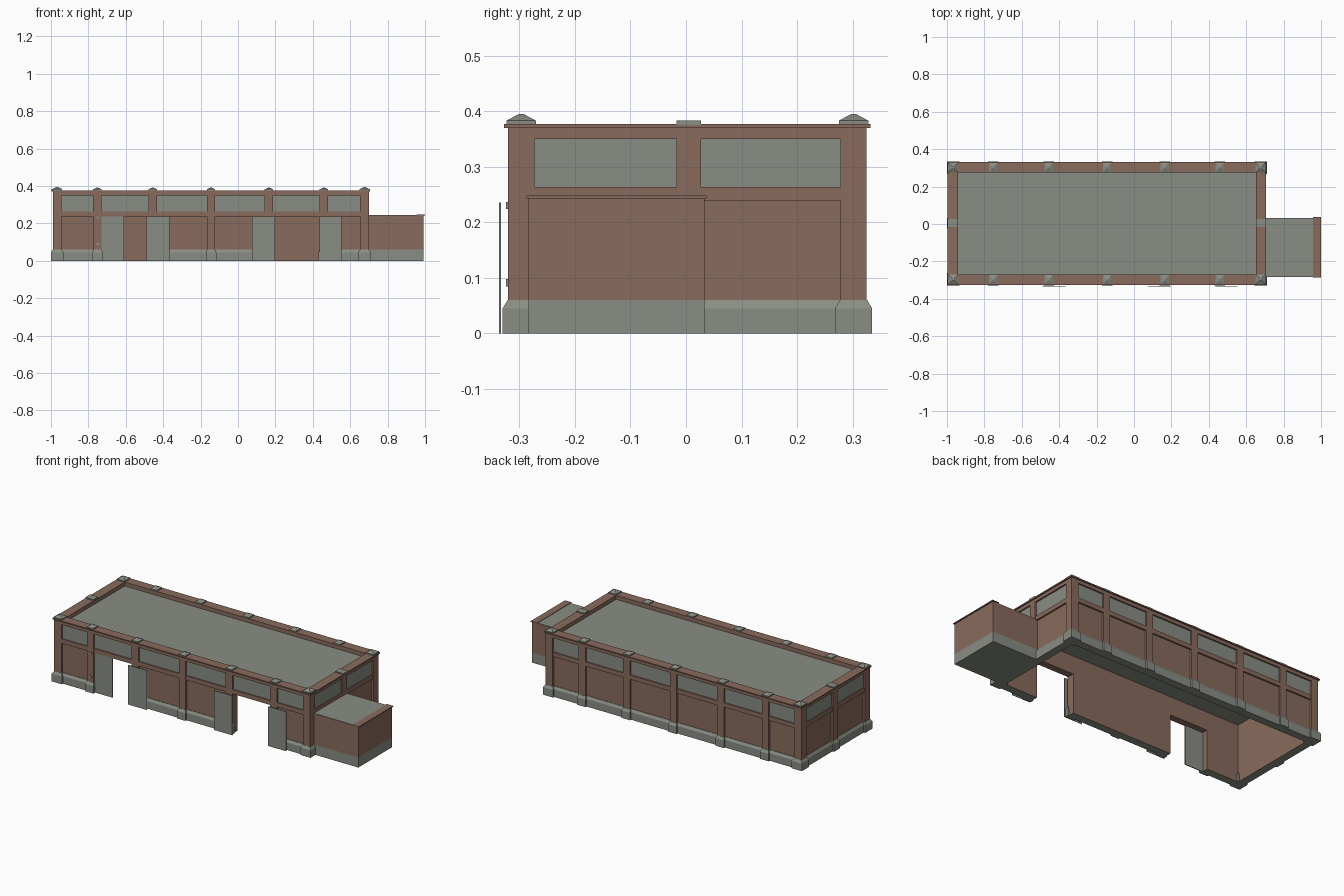
import bpy, bmesh

if "Cube" in bpy.data.objects:
    bpy.data.objects.remove(bpy.data.objects["Cube"])


def material(name, col):
    m = bpy.data.materials.new(name)
    m.diffuse_color = (*col, 1)
    m.use_nodes = True
    m.node_tree.nodes["Principled BSDF"].inputs["Base Color"].default_value = m.diffuse_color
    return m


BRICK = material("brick_brown", (0.25, 0.145, 0.11))
GREY = material("concrete_grey", (0.25, 0.27, 0.23))

# Outer wall planes of the main hall
X0, X1, Y0, Y1 = -0.99, 0.70, -0.32, 0.325
TOP, THICK, RECESS, HALF = 0.37, 0.047, 0.012, 0.022


def loft(name, levels, mat):
    """Closed solid through stacked rectangles (x0, x1, y0, y1, z); undersides on the ground are grey."""
    bm = bmesh.new()
    rings = []
    for x0, x1, y0, y1, z in levels:
        rings.append([bm.verts.new(p) for p in
                      ((x0, y0, z), (x1, y0, z), (x1, y1, z), (x0, y1, z))])
    bottom = bm.faces.new(rings[0][::-1])
    if levels[0][4] == 0:
        bottom.material_index = 1
    bm.faces.new(rings[-1])
    for a, b in zip(rings, rings[1:]):
        for i in range(4):
            j = (i + 1) % 4
            bm.faces.new((a[i], a[j], b[j], b[i]))
    me = bpy.data.meshes.new(name)
    bm.to_mesh(me)
    bm.free()
    me.materials.append(mat)
    me.materials.append(GREY)
    ob = bpy.data.objects.new(name, me)
    bpy.context.collection.objects.link(ob)
    return ob


def box(name, rect, z0, z1, mat):
    return loft(name, [(*rect, z0), (*rect, z1)], mat)


def on_side(side, u0, u1, d0, d1):
    """Rectangle along a wall: u runs along it, d is the distance outward of its outer plane."""
    return {"front": (u0, u1, Y0 - d1, Y0 - d0),
            "back": (u0, u1, Y1 + d0, Y1 + d1),
            "left": (X0 - d1, X0 - d0, u0, u1),
            "right": (X1 + d0, X1 + d1, u0, u1)}[side]


def grow(r, a):
    return (r[0] - a, r[1] + a, r[2] - a, r[3] + a)


def cap(name, r, z_peak):
    """Low pyramid cap"""
    cx, cy = (r[0] + r[1]) / 2, (r[2] + r[3]) / 2
    loft(name, [(*r, 0.375), (*r, 0.383),
                (cx - .004, cx + .004, cy - .004, cy + .004, z_peak)], GREY)


def pillar(name, side, u):
    r = on_side(side, u - HALF, u + HALF, -THICK, 0)
    box(name + "_pillar", r, 0, TOP, BRICK)
    # sloped foot
    foot = on_side(side, u - HALF - .006, u + HALF + .006, -RECESS, .01)
    neck = on_side(side, u - HALF, u + HALF, -RECESS, .001)
    loft(name + "_foot", [(*foot, 0), (*foot, .045), (*neck, .06)], GREY)
    c = on_side(side, u - HALF, u + HALF, -THICK, 0.002)
    if side in ("front", "back"):
        cap(name + "_cap", c, 0.391)
    else:
        box(name + "_cap", on_side(side, u - HALF, u + HALF, -THICK, .007), .375, .383, GREY)


def bay(name, side, a, b, is_open):
    """Recessed wall panel with plinth, mid band, window and top band"""
    core = on_side(side, a, b, -THICK, -RECESS)
    box(name + "_panel", core, .236 if is_open else 0, TOP, BRICK)
    if not is_open:
        p0 = on_side(side, a, b, -RECESS, 0)
        p1 = on_side(side, a, b, -RECESS, -.009)
        loft(name + "_plinth", [(*p0, 0), (*p0, .045), (*p1, .06)], GREY)
    box(name + "_mid_band", on_side(side, a, b, -RECESS, -.002), .238, .264, BRICK)
    box(name + "_window", on_side(side, a, b, -RECESS, -RECESS + .003), .264, .35, GREY)
    box(name + "_top_band", on_side(side, a, b, -RECESS, 0), .35, TOP, BRICK)


# Walls: pillars and bays on all four sides (two front bays are doorways)
long_u = [-0.968, -0.752, -0.456, -0.144, 0.165, 0.459, 0.678]
short_u = [-0.298, 0.005, 0.303]
for side in ("front", "back", "left", "right"):
    us = long_u if side in ("front", "back") else short_u
    for i, (a, b) in enumerate(zip(us, us[1:])):
        bay(f"{side}_bay_{i}", side, a + HALF, b - HALF, side == "front" and i in (1, 4))
    for i, u in enumerate(us[1:-1]):
        pillar(f"{side}_{i}", side, u)

# Corner pillars
for i, (xa, xb) in enumerate(((X0, X0 + THICK), (X1 - THICK, X1))):
    for j, (ya, yb) in enumerate(((Y0, Y0 + THICK), (Y1 - THICK, Y1))):
        r = (xa, xb, ya, yb)
        box(f"corner_pillar_{i}{j}", r, 0, TOP, BRICK)
        f = grow(r, .01)
        loft(f"corner_foot_{i}{j}", [(*f, 0), (*f, .045), (*grow(r, .001), .06)], GREY)
        cap(f"corner_cap_{i}{j}", grow(r, .003), .395)

# Parapet coping and roof
for side in ("front", "back"):
    box(side + "_coping", on_side(side, X0 - .007, X1 + .007, -THICK - .002, .007), TOP, .377, BRICK)
for side in ("left", "right"):
    box(side + "_coping", on_side(side, Y0 + THICK, Y1 - THICK, -THICK - .002, .007), TOP, .377, BRICK)
box("roof", (X0 + .04, X1 - .04, Y0 + .04, Y1 - .04), .345, .352, GREY)

# Doors: one closed leaf inside its opening, three slid open in front of the wall
box("closed_door", (-0.73, -0.61, -0.313, -0.308), 0, .236, GREY)
for i, (a, b) in enumerate(((-0.49, -0.367), (0.076, 0.197), (0.435, 0.553))):
    box(f"sliding_door_{i}", (a, b, -0.336, -0.333), 0, .236, GREY)
for i, z in enumerate((.085, .224)):
    box(f"door_fitting_{i}", (-0.757, -0.742, -0.324, -0.318), z, z + .013, GREY)

# Side annex with plinth, roof and end coping
box("annex_base", (0.69, 0.993, -0.283, 0.033), 0, .06, GREY)
box("annex_wall", (0.69, 0.993, -0.283, 0.033), .06, .243, BRICK)
box("annex_roof", (0.69, 0.96, -0.281, 0.031), .243, .245, GREY)
box("annex_coping", (0.958, 1.0, -0.287, 0.037), .243, .248, BRICK)
